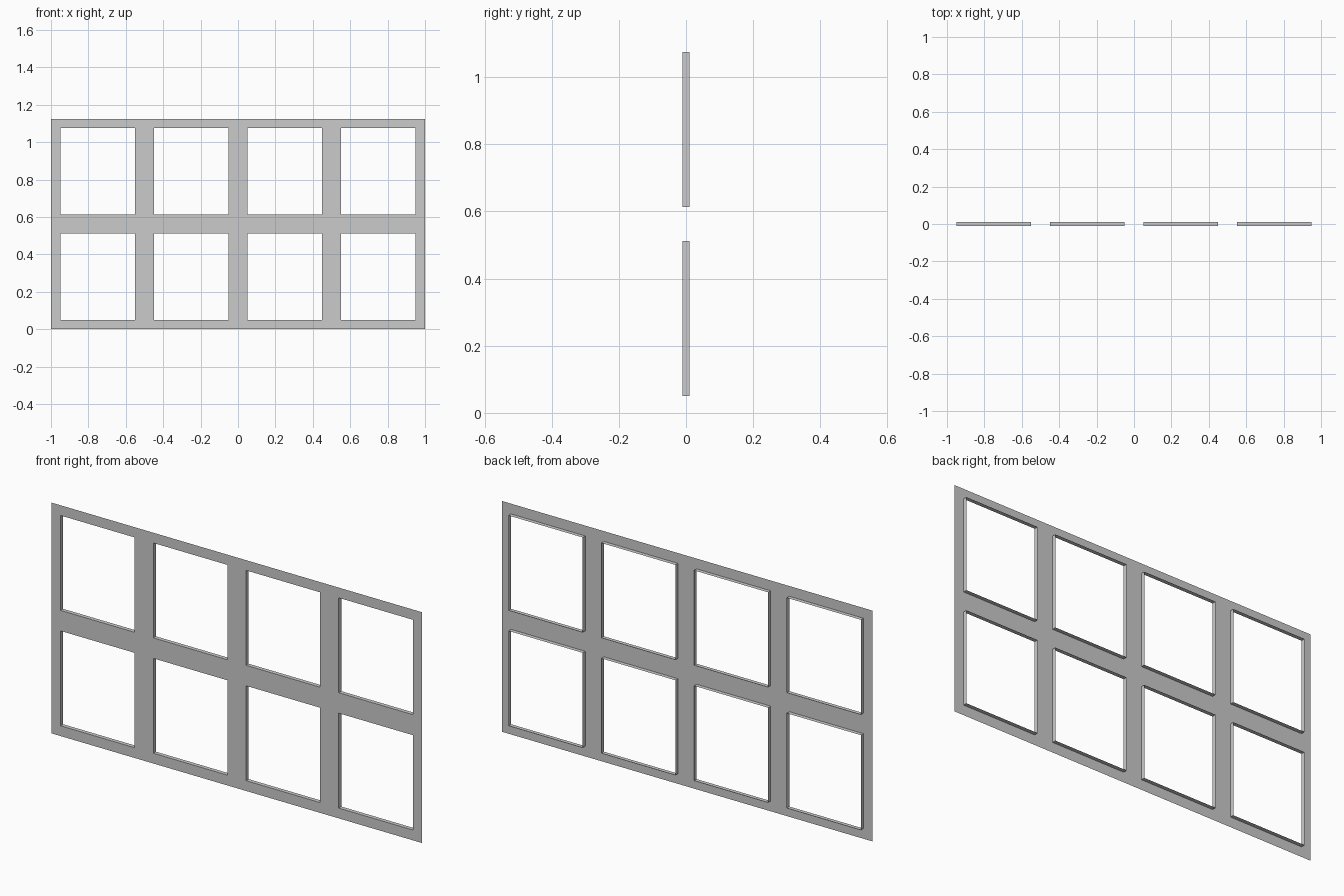
import bpy, bmesh

if "Cube" in bpy.data.objects:
    bpy.data.objects.remove(bpy.data.objects["Cube"])

COLS, ROWS = 4, 2
CELL_W, CELL_H = 0.5, 0.5625
BORDER, DEPTH = 0.05, 0.02

bm = bmesh.new()

# Front sheet split into window cells, facing -y
cells = []
for c in range(COLS):
    for r in range(ROWS):
        x0, z0 = -1 + c * CELL_W, r * CELL_H
        x1, z1 = x0 + CELL_W, z0 + CELL_H
        corners = [(x0, z0), (x1, z0), (x1, z1), (x0, z1)]
        cells.append(bm.faces.new([bm.verts.new((x, -DEPTH / 2, z)) for x, z in corners]))
bmesh.ops.remove_doubles(bm, verts=bm.verts[:], dist=1e-4)
cells = bm.faces[:]
bm.normal_update()

# Inset each cell to leave the bars around an opening
bmesh.ops.inset_individual(bm, faces=cells, thickness=BORDER, use_even_offset=True)

# Push the openings back into thin lips, then remove the caps
caps = bmesh.ops.extrude_discrete_faces(bm, faces=cells)["faces"]
bmesh.ops.translate(bm, verts=list({v for f in caps for v in f.verts}), vec=(0, DEPTH, 0))
bmesh.ops.delete(bm, geom=caps, context='FACES')

mesh = bpy.data.meshes.new("window_frame")
bm.to_mesh(mesh)
bm.free()
frame = bpy.data.objects.new("window_frame", mesh)
bpy.context.collection.objects.link(frame)
